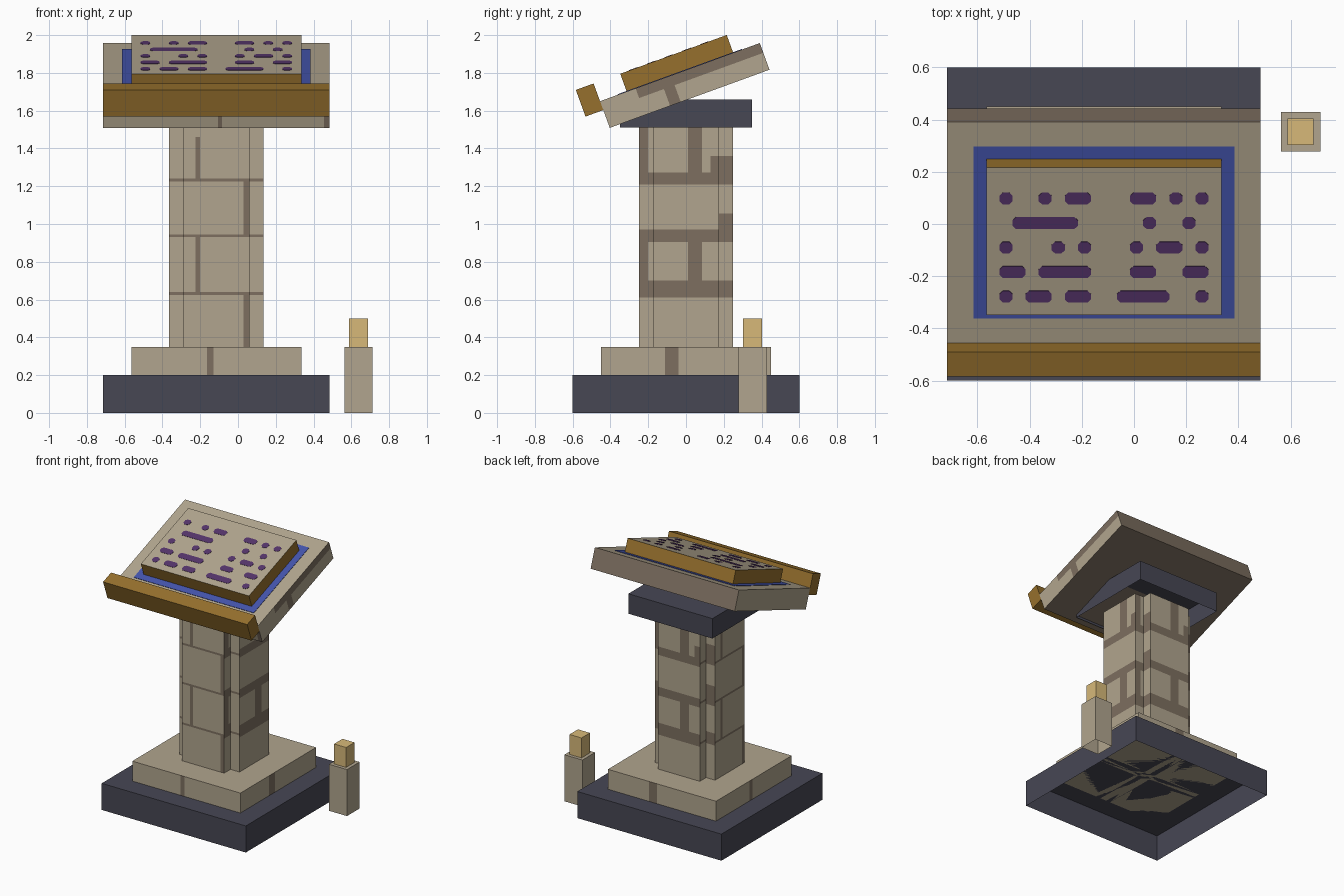
import bpy, bmesh, math
from mathutils import Matrix, Vector

if "Cube" in bpy.data.objects:
    bpy.data.objects.remove(bpy.data.objects["Cube"])


def paint(name, r, g, b):
    m = bpy.data.materials.new(name)
    lin = [(c / 255 / 12.92) if c < 11 else ((c / 255 + 0.055) / 1.055) ** 2.4 for c in (r, g, b)]
    m.diffuse_color = (*lin, 1)
    m.use_nodes = True
    m.node_tree.nodes["Principled BSDF"].inputs["Base Color"].default_value = m.diffuse_color
    return m


STONE = paint("pale stone", 177, 165, 142)
MORTAR = paint("dark stone", 125, 111, 96)
SLATE = paint("slate", 71, 71, 84)
WOOD = paint("golden wood", 150, 112, 45)
BLUE = paint("blue cloth", 68, 84, 172)
INK = paint("purple ink", 85, 52, 106)
WAX = paint("candle yellow", 215, 185, 121)


def prism(name, outline, z0, z1, mats, matrix=Matrix(), cuts=((), (), ()), rule=None, open_bottom=False):
    """Extrude an outline, cut it along local planes and colour faces by a rule."""
    bm = bmesh.new()
    lo = [bm.verts.new((x, y, z0)) for x, y in outline]
    hi = [bm.verts.new((x, y, z1)) for x, y in outline]
    n = len(outline)
    for i in range(n):
        j = (i + 1) % n
        bm.faces.new((lo[i], lo[j], hi[j], hi[i]))
    bm.faces.new(hi)
    if not open_bottom:
        bm.faces.new(lo[::-1])
    for axis, values in enumerate(cuts):
        direction = Vector([float(axis == k) for k in range(3)])
        for v in values:
            bmesh.ops.bisect_plane(bm, geom=bm.verts[:] + bm.edges[:] + bm.faces[:],
                                   plane_co=direction * v, plane_no=direction)
    bm.normal_update()
    if rule:
        for f in bm.faces:
            f.material_index = int(rule(f.calc_center_median(), f.normal))
    me = bpy.data.meshes.new(name)
    bm.to_mesh(me)
    bm.free()
    for m in mats:
        me.materials.append(m)
    ob = bpy.data.objects.new(name, me)
    ob.matrix_world = matrix
    bpy.context.collection.objects.link(ob)
    return ob


def rect(x0, x1, y0, y1):
    return [(x0, y0), (x1, y0), (x1, y1), (x0, y1)]


def square(w):
    return rect(-w / 2, w / 2, -w / 2, w / 2)


def side_coord(c, n):
    """Distance to the right across a wall, seen from outside."""
    if abs(n.x) > 0.5:
        return c.y if n.x > 0 else -c.y
    return c.x if n.y < 0 else -c.x


CX = -0.115
stand = Matrix.Translation((CX, 0, 0))

# Foot and stepped plinth
prism("foot", square(1.2), 0, 0.2, [SLATE], stand, open_bottom=True)


def plinth_rule(c, n):
    if abs(n.z) > 0.5:
        return False
    t = side_coord(c, n)
    if n.x > 0.5 or n.y > 0.5:
        return -0.11 < t < -0.04
    return -0.05 < t < -0.015


steps = (-0.05, -0.015, -0.11, -0.04, 0.04, 0.11, 0.05, 0.015)
prism("plinth", square(0.9), 0.2, 0.35, [STONE, MORTAR], stand, (steps, steps, ()), plinth_rule)


# Cross-shaped column with masonry joints
def column_rule(c, n):
    if abs(n.z) > 0.5:
        return False
    t, z = side_coord(c, n), c.z
    if n.x > 0.5 or n.y > 0.5:
        # broad joints on the right and back
        if 1.21 < z < 1.273 or 0.905 < z < 0.97 or 0.61 < z < 0.70:
            return True
        if t > 0.13 and (1.21 < z < 1.36 or (t > 0.175 and 0.905 < z < 1.055)):
            return True
        return (z > 1.273 or 0.70 < z < 0.905) and (t < -0.2 or 0.01 < t < 0.085)
    # thin joints on the front and left
    if any(a < z < a + 0.015 for a in (0.625, 0.93, 1.225)):
        return True
    if -0.11 < t < -0.085:
        return 1.24 < z < 1.46 or 0.64 < z < 0.93
    return 0.145 < t < 0.175 and (0.945 < z < 1.225 or z < 0.625)


A, B = 0.25, 0.175
cross = [(-B, -A), (B, -A), (B, -B), (A, -B), (A, B), (B, B),
         (B, A), (-B, A), (-B, B), (-A, B), (-A, -B), (-B, -B)]
across = [s * v for v in (0.01, 0.085, 0.11, 0.13, 0.145, 0.2) for s in (-1, 1)]
levels = (0.61, 0.625, 0.64, 0.70, 0.905, 0.93, 0.945, 0.97,
          1.055, 1.21, 1.225, 1.24, 1.273, 1.36, 1.46)
prism("column", cross, 0.35, 1.51, [STONE, MORTAR], stand, (across, across, levels), column_rule)

# Slate cap that carries the sloping desk
prism("column_cap", square(0.7), 1.51, 1.66, [SLATE], stand, open_bottom=True)

# Sloping desk: local y runs up the slope, local z = 0 is its top surface
slope = Matrix.Translation((CX, -0.455, 1.65)) @ Matrix.Rotation(math.radians(20), 4, 'X')


def desk_rule(c, n):
    if n.z > 0.5:
        return False
    if n.z < -0.5 or n.y > 0.5:
        return True
    if n.x > 0.5:
        return (c.z > -0.055 and c.y > 0.2) or 0.34 < c.y < 0.40
    return n.y < -0.5 and (0.01 < c.x < 0.03 or c.x > 0.57)


prism("desk", rect(-0.6, 0.6, 0, 0.9), -0.15, 0, [STONE, MORTAR], slope,
      ((0.01, 0.03, 0.57), (0.2, 0.34, 0.40), (-0.055,)), desk_rule)
prism("desk_ledge", rect(-0.6, 0.6, -0.1, 0), -0.05, 0.1, [WOOD], slope)
prism("desk_cloth", rect(-0.5, 0.5, 0.1, 0.8), -0.002, 0.003, [BLUE], slope)

# Tablet with wooden sides and a pale top
prism("tablet", rect(-0.45, 0.45, 0.15, 0.75), 0, 0.1, [WOOD, STONE], slope,
      rule=lambda c, n: n.z > 0.5)

# Rows of ink dashes: (start cell, length in cells), from the top row down
rows = [
    [(0, 1), (3, 1), (5, 2), (10, 2), (13, 1), (15, 1)],
    [(1, 5), (11, 1), (14, 1)],
    [(0, 1), (4, 1), (6, 1), (10, 1), (12, 2), (15, 1)],
    [(0, 2), (3, 4), (10, 2), (14, 2)],
    [(0, 1), (2, 2), (5, 2), (9, 4), (15, 1)],
]
CELL, H, K = 0.05, 0.024, 0.013
for r, row in enumerate(rows):
    v = 0.625 - 0.1 * r
    for start, length in row:
        x0 = -0.4 + CELL * start
        x1 = x0 + CELL * length
        dash = [(x0 + K, v - H), (x1 - K, v - H), (x1, v - H + K), (x1, v + H - K),
                (x1 - K, v + H), (x0 + K, v + H), (x0, v + H - K), (x0, v - H + K)]
        prism(f"ink_dash_{r}_{start}", dash, 0.099, 0.102, [INK], slope)

# Free-standing candle post
post = Matrix.Translation((0.638, 0.353, 0))
prism("candle_post", square(0.15), 0, 0.35, [STONE], post, open_bottom=True)
prism("candle", square(0.1), 0.35, 0.5, [WAX], post)
